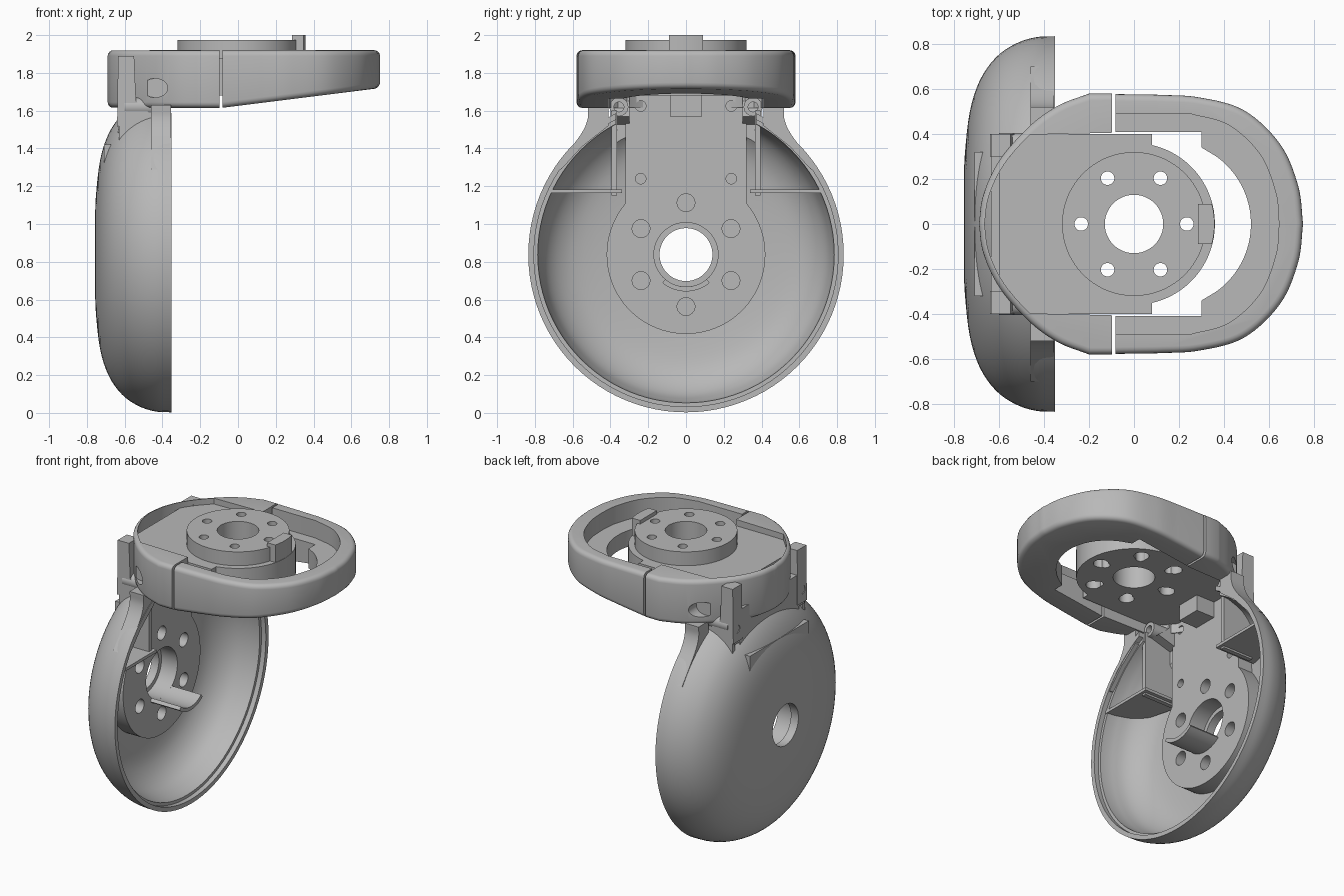
import bpy, bmesh
from math import cos, sin, pi, radians
from mathutils import Vector

cube = bpy.data.objects.get("Cube")
if cube:
    bpy.data.objects.remove(cube)

grey = bpy.data.materials.new("plain grey")
grey.use_nodes = True
COLOUR = (0.48, 0.48, 0.48, 1)
grey.diffuse_color = COLOUR
grey.node_tree.nodes["Principled BSDF"].inputs["Base Color"].default_value = COLOUR

AXLE = 0.838   # height of the dish axis


def make(name, bm):
    bmesh.ops.recalc_face_normals(bm, faces=bm.faces)
    mesh = bpy.data.meshes.new(name)
    bm.to_mesh(mesh)
    bm.free()
    mesh.materials.append(grey)
    obj = bpy.data.objects.new(name, mesh)
    bpy.context.collection.objects.link(obj)
    return obj


def prism(name, points, lo, hi, axis="z"):
    """Extrude a 2D outline along one axis."""
    place = {"x": lambda a, b, c: (c, a, b),
             "y": lambda a, b, c: (a, c, b),
             "z": lambda a, b, c: (a, b, c)}[axis]
    bm = bmesh.new()
    low = [bm.verts.new(place(a, b, lo)) for a, b in points]
    high = [bm.verts.new(place(a, b, hi)) for a, b in points]
    bm.faces.new(low)
    bm.faces.new(high)
    n = len(points)
    for i in range(n):
        j = (i + 1) % n
        bm.faces.new((low[i], low[j], high[j], high[i]))
    return make(name, bm)


def box(name, x, y, z):
    return prism(name, [(x[0], y[0]), (x[1], y[0]), (x[1], y[1]), (x[0], y[1])], *z)


def circle(r, a=0, b=0, n=48, stretch=1):
    return [(a + stretch * r * cos(2 * pi * i / n), b + r * sin(2 * pi * i / n)) for i in range(n)]


def spline(points, steps=8):
    """Smooth curve through the given points."""
    p = [Vector(q) for q in points]
    p = [2 * p[0] - p[1]] + p + [2 * p[-1] - p[-2]]
    out = []
    for a, b, c, d in zip(p, p[1:], p[2:], p[3:]):
        for i in range(steps):
            t = i / steps
            out.append(tuple(0.5 * (2 * b + (c - a) * t + (2 * a - 5 * b + 4 * c - d) * t * t
                                    + (3 * b - a - 3 * c + d) * t ** 3)))
    return out + [tuple(p[-2])]


def mirrored(half):
    """Close a +y half outline whose last point lies on y = 0."""
    return half + [(x, -y) for x, y in reversed(half[:-1])]


def bake(obj):
    deps = bpy.context.evaluated_depsgraph_get()
    mesh = bpy.data.meshes.new_from_object(obj.evaluated_get(deps))
    obj.modifiers.clear()
    obj.data = mesh


def bevel(obj, width):
    mod = obj.modifiers.new("Bevel", "BEVEL")
    mod.width, mod.segments, mod.angle_limit = width, 4, radians(50)
    bake(obj)


def boolean(obj, tool, operation="DIFFERENCE"):
    mod = obj.modifiers.new("Boolean", "BOOLEAN")
    mod.operation, mod.object, mod.solver = operation, tool, "EXACT"
    bake(obj)
    bpy.data.objects.remove(tool)


def hole(r, a, b, lo, hi, axis, n=32):
    return prism("cutter", circle(r, a, b, n), lo, hi, axis)


# Dish shell: a profile of (radius, x) turned about its axis
outer = spline([(0.14, -0.757), (0.3, -0.753), (0.5, -0.73), (0.64, -0.685),
                (0.74, -0.615), (0.8, -0.53), (0.83, -0.44), (0.835, -0.352)], 4)
inner = [(0.805, -0.352), (0.805, -0.385), (0.785, -0.385)]
inner += spline([(0.78, -0.44), (0.74, -0.55), (0.66, -0.63), (0.54, -0.675),
                 (0.3, -0.7), (0.14, -0.7)], 4)
bm = bmesh.new()
SIDES = 96
rings = [[bm.verts.new((x, r * cos(2 * pi * i / SIDES), AXLE + r * sin(2 * pi * i / SIDES)))
          for i in range(SIDES)] for r, x in outer + inner]
for a, b in zip(rings, rings[1:] + rings[:1]):
    for i in range(SIDES):
        j = (i + 1) % SIDES
        bm.faces.new((a[i], a[j], b[j], b[i]))
dish = make("dish_shell", bm)
boolean(dish, box("cutter", (-0.6, 0), (-0.37, 0.37), (1.3, 2)))

# Upright mounting plate with round lower end and bolt holes
start = 0.87
arc = [(0.42 * sin(start + (2 * pi - 2 * start) * i / 60),
        AXLE + 0.42 * cos(start + (2 * pi - 2 * start) * i / 60)) for i in range(61)]
upright = prism("upright_plate", arc + [(-0.32, 1.72), (0.32, 1.72)], -0.71, -0.58, "x")
boolean(upright, box("cutter", (-0.8, -0.635), (-0.5, 0.5), (1.42, 2)))
boolean(upright, hole(0.17, 0, AXLE, -1, 0, "x", 48))
for i in range(6):
    a = pi / 2 + i * pi / 3
    boolean(upright, hole(0.047, 0.275 * cos(a), AXLE + 0.275 * sin(a), -0.66, 0, "x"))
for y in (-0.24, 0.24):
    for z in (1.24, 1.625):
        boolean(upright, hole(0.028, y, z, -0.62, 0, "x"))

# Wall closing the neck behind the upright plate
box("neck_back_wall", (-0.635, -0.6), (-0.38, 0.38), (1.5, 1.67))

# Curved lip under the centre opening
angles = [radians(230 + 80 * i / 16) for i in range(17)]
lip = [(0.17 * cos(a), AXLE + 0.17 * sin(a)) for a in angles]
lip += [(0.195 * cos(a), AXLE + 0.195 * sin(a)) for a in reversed(angles)]
prism("cable_lip", lip, -0.7, -0.357, "x")

# Outlines of the guard ring halves
rear_curve = spline([(-0.2, 0.58), (-0.34, 0.525), (-0.47, 0.43), (-0.6, 0.28),
                     (-0.67, 0.13), (-0.69, 0)])
front_curve = spline([(0.1, 0.575), (0.29, 0.563), (0.49, 0.505), (0.65, 0.355),
                      (0.73, 0.17), (0.752, 0)])

# Top plate, turntable hub and stop tab
plate = box("top_plate", (-0.6, 0.08), (-0.4, 0.4), (1.68, 1.88))
inside = [(0.2, 0.56)] + [(x + 0.012, y * 0.97) for x, y in rear_curve]
boolean(plate, prism("cutter", mirrored(inside), 1.5, 2), "INTERSECT")
boolean(plate, prism("round_end", circle(0.36, n=72), 1.68, 1.88), "UNION")
hub = prism("turntable_hub", circle(0.32, n=72), 1.87, 1.975)
for part in (plate, hub):
    boolean(part, hole(0.13, 0, 0, 1, 3, "z", 48))
    for i in range(6):
        a = i * pi / 3
        boolean(part, hole(0.03, 0.235 * cos(a), 0.235 * sin(a), 1, 3, "z"))
        boolean(part, hole(0.047, 0.27 * cos(a), 0.27 * sin(a), 1, 1.78, "z"))
tab = box("stop_tab", (0.285, 0.4), (-0.09, 0.09), (1.72, 2.0))
boolean(tab, hole(0.358, 0, 0, 1, 3, "z", 72), "INTERSECT")
box("corner_block", (-0.62, -0.44), (-0.085, 0.085), (1.57, 1.7))

# Rear half of the guard ring, hollow between its side blocks
rear = prism("rear_ring", mirrored([(0, 0.58)] + rear_curve), 1.615, 1.92)
bevel(rear, 0.03)
boolean(rear, box("cutter", (-0.097, 1), (-1, 1), (1, 3)))
well = [(-0.05, 0.407)] + [(x + 0.025, y * 0.96) for x, y in rear_curve if y * 0.96 < 0.405]
boolean(rear, prism("cutter", mirrored(well), 1.5, 2))
for s in (-1, 1):
    boolean(rear, prism("cutter", circle(0.05, -0.44, 1.72, 32, 1.35),
                        min(s * 0.42, s * 0.7), max(s * 0.42, s * 0.7), "y"))

# Front half of the guard ring, with rising underside and inner ledge
front = prism("front_ring", mirrored([(-0.25, 0.58)] + front_curve), 1.615, 1.92)
for v in front.data.vertices:
    if v.co.z < 1.7:
        v.co.z += 0.125 * (v.co.x + 0.085)
bevel(front, 0.03)
boolean(front, box("cutter", (-1, -0.083), (-1, 1), (1, 3)))
opening = [(-0.2, 0.41), (0.3, 0.41), (0.3, 0.34)]
opening += [(0.15 + 0.37 * cos(a), 0.37 * sin(a)) for a in [0.95 * (1 - i / 20) for i in range(21)]]
boolean(front, prism("cutter", mirrored(opening), 1.5, 2))
ledge = [(-0.2, 0.49)] + spline([(0.25, 0.49), (0.42, 0.44), (0.56, 0.31), (0.63, 0.14), (0.645, 0)])
boolean(front, prism("cutter", mirrored(ledge), 1.8, 2))

# Parts on both sides of the neck
for s, side in ((1, "left"), (-1, "right")):
    flip = lambda pts: [(y * s, z) for y, z in pts]
    flare = spline([(0.70, 1.288), (0.62, 1.39), (0.55, 1.485), (0.52, 1.56), (0.52, 1.63)], 5)
    prism(side + "_neck_fin", flip(flare + [(0.41, 1.63), (0.41, 1.52), (0.55, 1.41), (0.66, 1.29)]),
          -0.46, -0.355, "x")
    post = prism(side + "_post", [(-0.635, 1.89), (-0.55, 1.89), (-0.54, 1.65),
                                  (-0.45, 1.57), (-0.64, 1.515)],
                 min(s * 0.3, s * 0.4), max(s * 0.3, s * 0.4), "y")
    boolean(post, hole(0.028, s * 0.355, 1.6, -1, -0.58, "x"))
    prism(side + "_rib", flip([(0.365, 1.15), (0.395, 1.15), (0.395, 1.6), (0.365, 1.6)]),
          -0.63, -0.4, "x")
    prism(side + "_shelf", [(x, y * s) for x, y in
                            ((-0.38, 0.34), (-0.38, 0.73), (-0.5, 0.72), (-0.62, 0.6), (-0.69, 0.34))],
          1.163, 1.183)
    boss = prism(side + "_screw_boss", circle(0.05, s * 0.355, 1.62, 24), -0.6, -0.42, "x")
    boolean(boss, hole(0.026, s * 0.355, 1.62, -0.5, 0, "x"))

# Smooth the curved walls and keep sharp edges
bpy.ops.object.select_all(action="DESELECT")
for obj in bpy.context.collection.objects:
    if obj.type == "MESH":
        obj.select_set(True)
        bpy.context.view_layer.objects.active = obj
bpy.ops.object.shade_smooth_by_angle(angle=radians(30))
